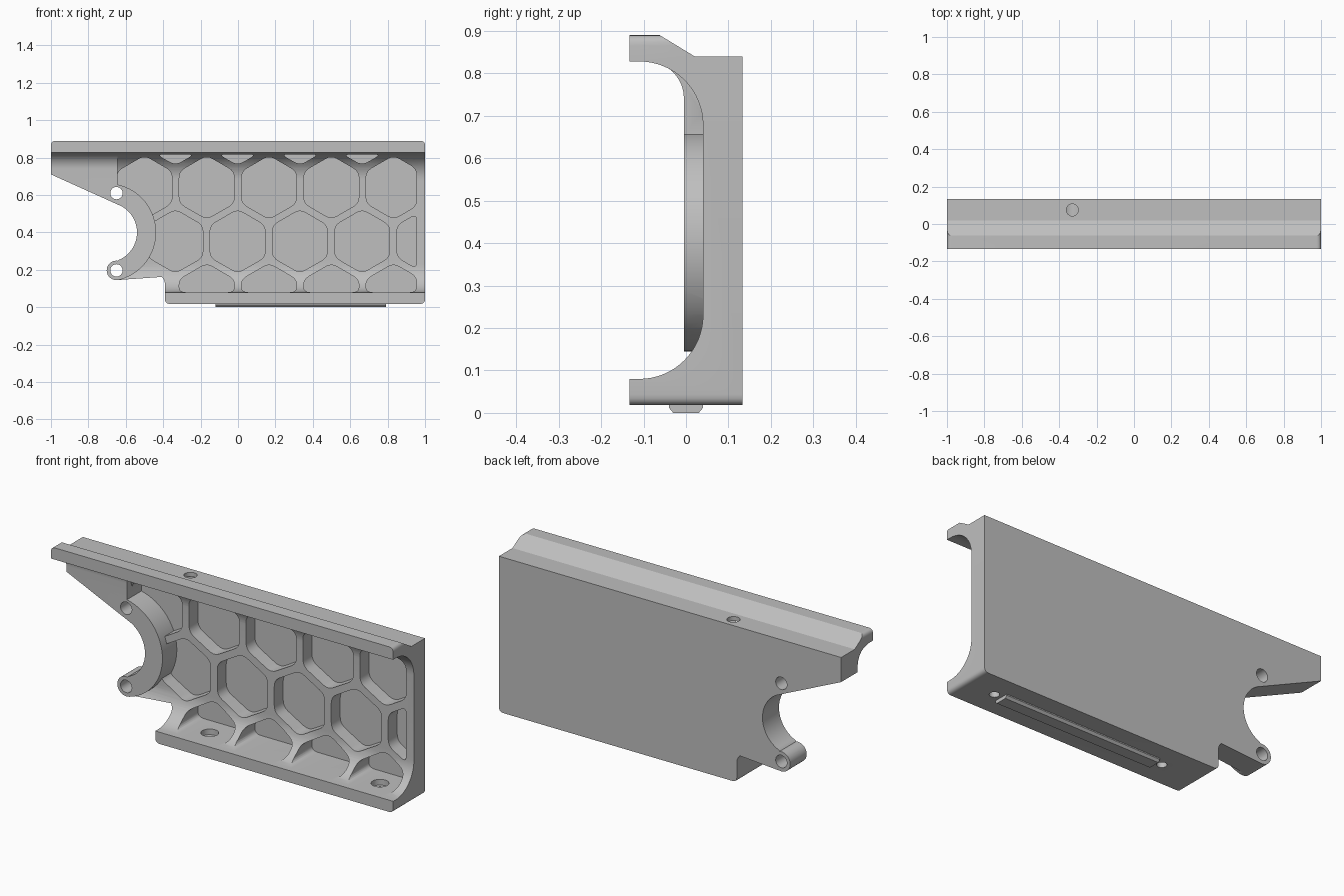
import bpy, bmesh
from math import cos, sin, radians
from mathutils import Vector

cube = bpy.data.objects.get("Cube")
if cube:
    bpy.data.objects.remove(cube)

grey = bpy.data.materials.new("plain grey")
grey.use_nodes = True
GREY = (0.52, 0.52, 0.52, 1)
grey.diffuse_color = GREY
grey.node_tree.nodes["Principled BSDF"].inputs["Base Color"].default_value = GREY


def arc(cx, cy, r, a0, a1, n=16):
    angles = [radians(a0 + (a1 - a0) * i / n) for i in range(n + 1)]
    return [(cx + r * cos(a), cy + r * sin(a)) for a in angles]


def rounded(pts, size, n=5):
    """Round every corner of a polygon."""
    out = []
    for i, p in enumerate(pts):
        p, a, b = Vector(p), Vector(pts[i - 1]), Vector(pts[(i + 1) % len(pts)])
        start = p + (a - p).normalized() * min(size, (a - p).length * 0.4)
        end = p + (b - p).normalized() * min(size, (b - p).length * 0.4)
        for k in range(n + 1):
            t = k / n
            out.append(tuple(start * (1 - t) ** 2 + p * 2 * t * (1 - t) + end * t * t))
    return out


def clip(pts, axis, limit, sign):
    """Keep the part of a polygon on one side of a line."""
    out = []
    for i, b in enumerate(pts):
        a = pts[i - 1]
        da, db = sign * (limit - a[axis]), sign * (limit - b[axis])
        if da * db < 0:
            out.append(tuple(Vector(a).lerp(Vector(b), da / (da - db))))
        if db >= 0:
            out.append(b)
    return out


def prism(name, pts, axis, lo, hi):
    """Extrude a 2D outline along the x, y or z axis."""
    bm = bmesh.new()
    place = {"x": lambda p, t: (t, p[0], p[1]),
             "y": lambda p, t: (p[0], t, p[1]),
             "z": lambda p, t: (p[0], p[1], t)}[axis]
    ends = [[bm.verts.new(place(p, t)) for p in pts] for t in (lo, hi)]
    for end in ends:
        bm.faces.new(end)
    for i in range(len(pts)):
        bm.faces.new((ends[0][i - 1], ends[0][i], ends[1][i], ends[1][i - 1]))
    bmesh.ops.recalc_face_normals(bm, faces=bm.faces)
    mesh = bpy.data.meshes.new(name)
    bm.to_mesh(mesh)
    bm.free()
    obj = bpy.data.objects.new(name, mesh)
    bpy.context.collection.objects.link(obj)
    mesh.materials.append(grey)
    return obj


def combine(target, other, operation):
    """Apply a boolean and discard the helper."""
    mod = target.modifiers.new("boolean", "BOOLEAN")
    mod.operation, mod.solver, mod.object = operation, "EXACT", other
    bpy.context.view_layer.objects.active = target
    bpy.ops.object.modifier_apply(modifier=mod.name)
    bpy.data.objects.remove(other)


def drill(target, x, y, r, axis, lo, hi):
    hole = prism("hole_cutter", arc(x, y, r, 0, 345, 23), axis, lo, hi)
    combine(target, hole, "DIFFERENCE")


# Main dimensions
BACK, FRONT, TOP, BOTTOM = 0.133, -0.133, 0.89, 0.018
LIP_UNDER, LIP_OVER = 0.828, 0.08
RING = (-0.70, 0.40)
upper_section = [(BACK, 0.84), (0.02, 0.84), (-0.062, TOP), (FRONT, TOP), (FRONT, LIP_UNDER)]

# Front outline with the round cutout and lower lug
outline = rounded([(-1, 0.71), (-1, TOP), (1, TOP), (1, BOTTOM), (-0.39, BOTTOM),
                   (-0.39, 0.145)], 0.025)[6:]
outline = [(-1, 0.71)] + outline + [(-0.65, 0.145)]
outline += arc(-0.65, 0.197, 0.052, -95, -280)
outline += arc(*RING, 0.16, -67, 60, 24)

# C-shaped rail section
section = upper_section + arc(-0.11, 0.678, 0.15, 90, 0) + arc(-0.11, 0.23, 0.15, 0, -90)
section += [(FRONT, LIP_OVER), (FRONT, BOTTOM), (BACK, BOTTOM)]
body = prism("bracket_body", section, "x", -1.1, 1.1)
combine(body, prism("outline_cutter", outline, "y", -0.3, 0.3), "INTERSECT")

# Honeycomb pockets
PITCH, RADIUS = 0.333, 0.170
for row in range(4):
    z = 0.064 + row * PITCH * 0.866
    for col in range(5):
        x = (-0.5 if row % 2 == 0 else -0.335) + col * PITCH
        if row % 2 == 0:
            if row == 0 and col == 0:
                continue
        if row == 3 and col == 4:
            continue
        cell = [(x + RADIUS * cos(radians(a)), z + RADIUS * sin(radians(a)))
                for a in range(30, 390, 60)]
        cell = clip(cell, 0, 0.955, 1)
        cell = clip(cell, 1, 0.817, 1)
        cell = clip(cell, 1, LIP_OVER, -1)
        pocket = prism("pocket_cutter", rounded(cell, 0.035), "y", -0.2, 0.115)
        combine(body, pocket, "DIFFERENCE")

# Thicker arm and ring around the cutout
arm_section = upper_section + arc(-0.092, 0.741, 0.087, 90, 0) + [(-0.005, 0.05), (BACK, 0.05)]
arm = prism("arm", arm_section, "x", -1.1, -0.3)
region = [(-1.2, 0.1), (-1.2, 1), (-0.645, 1)] + arc(*RING, 0.262, 78, -79, 32) + [(-0.65, 0.1)]
combine(arm, prism("region_cutter", region, "y", -0.3, 0.3), "INTERSECT")
combine(arm, prism("outline_cutter", outline, "y", -0.3, 0.3), "INTERSECT")
combine(body, arm, "UNION")

# Mounting holes: two through the ring ends, one in the top, two in the base
for z in (0.197, 0.61):
    drill(body, -0.65, z, 0.033, "y", -0.3, 0.3)
drill(body, -0.33, 0.075, 0.032, "z", 0.78, 1)
for x in (-0.165, 0.83):
    drill(body, x, 0, 0.024, "z", -0.1, 0.12)
    drill(body, x, 0, 0.043, "z", 0.05, 0.12)

# Locating strip under the base
strip = prism("base_strip", [(-0.04, 0.02), (-0.04, 0.012), (-0.03, 0), (0.03, 0),
                             (0.04, 0.012), (0.04, 0.02)], "x", -0.12, 0.79)

for obj in (body, strip):
    bpy.ops.object.select_all(action="DESELECT")
    obj.select_set(True)
    bpy.context.view_layer.objects.active = obj
    bpy.ops.object.shade_smooth_by_angle(angle=radians(30))
